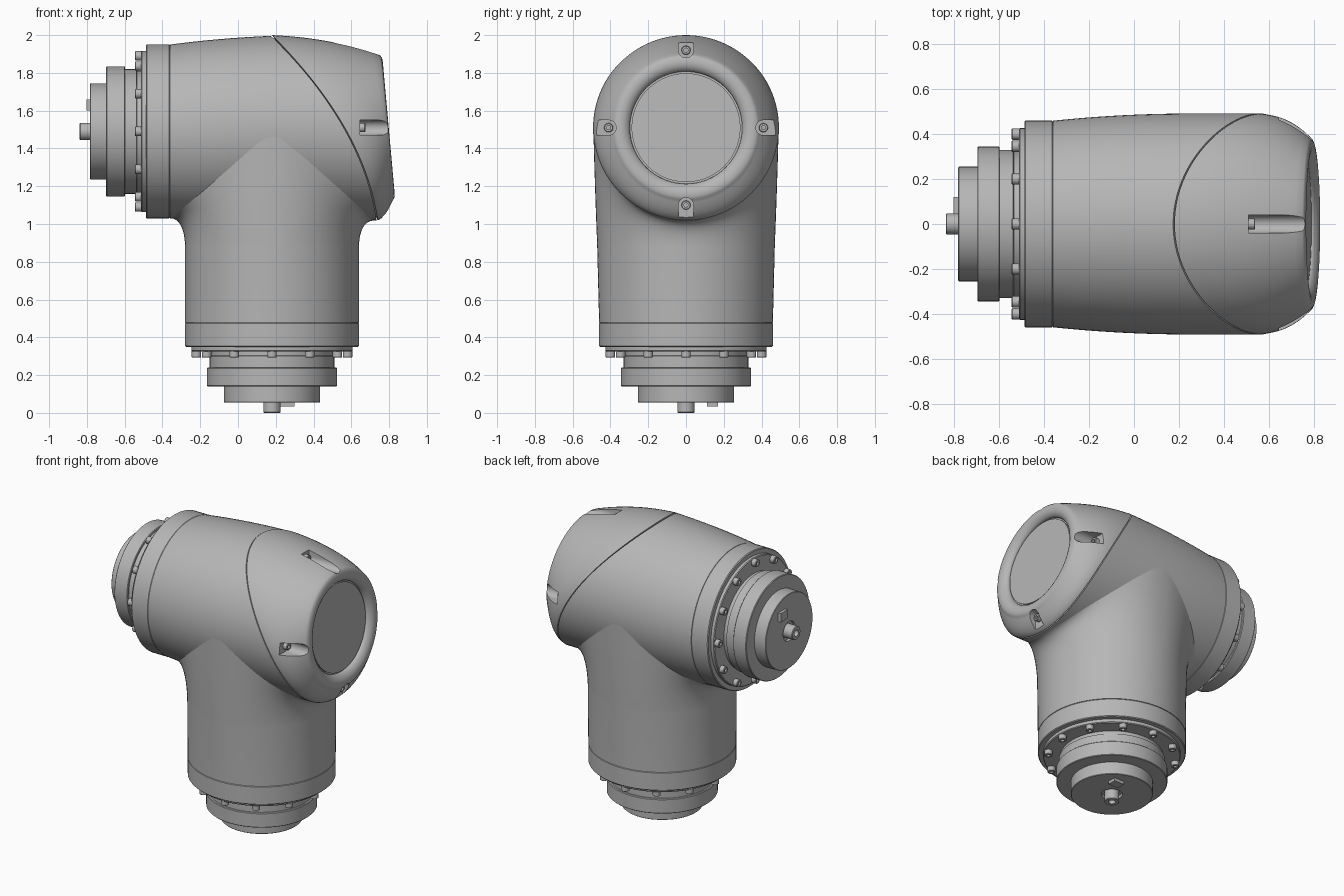
import bpy
import bmesh
from math import sin, cos, pi, radians
from mathutils import Matrix, Vector

cube = bpy.data.objects.get("Cube")
if cube:
    bpy.data.objects.remove(cube, do_unlink=True)

grey = bpy.data.materials.new("machine_grey")
grey.use_nodes = True
grey.diffuse_color = (0.47, 0.47, 0.47, 1)
grey.node_tree.nodes["Principled BSDF"].inputs["Base Color"].default_value = (0.47, 0.47, 0.47, 1)

SEG = 96
COLUMN_X = 0.18


def finish(name, bm, matrix=Matrix(), angle=32):
    """Turn a bmesh into a smooth object with sharp corners kept."""
    bmesh.ops.recalc_face_normals(bm, faces=bm.faces)
    for f in bm.faces:
        f.smooth = True
    mesh = bpy.data.meshes.new(name)
    bm.to_mesh(mesh)
    bm.free()
    mesh.materials.append(grey)
    mesh.transform(matrix)
    mesh.set_sharp_from_angle(angle=radians(angle))
    obj = bpy.data.objects.new(name, mesh)
    bpy.context.scene.collection.objects.link(obj)
    return obj


def loft(bm, rings, poke=False):
    """Skin closed rings of equal point count and close both ends."""
    rows = [[bm.verts.new(p) for p in ring] for ring in rings]
    n = len(rows[0])
    for a, b in zip(rows, rows[1:]):
        for i in range(n):
            j = (i + 1) % n
            bm.faces.new((a[i], a[j], b[j], b[i]))
    ends = [bm.faces.new(rows[0]), bm.faces.new(rows[-1])]
    if poke:
        bmesh.ops.poke(bm, faces=ends)


def lathe(bm, profile, centre=(0, 0), seg=SEG):
    """Revolve (radius, height) points about a vertical axis."""
    loft(bm, [[(centre[0] + r * cos(2 * pi * i / seg), centre[1] + r * sin(2 * pi * i / seg), z)
               for i in range(seg)] for r, z in profile])


def quad(a, b, c, t):
    return a * (1 - t) ** 2 + b * 2 * t * (1 - t) + c * t * t


# Joint flange: stepped hub, drive shaft, locating key and bolt circle
HUB = [(0.022, 0.03), (0.022, 0), (0.042, 0), (0.046, 0.004), (0.046, 0.075), (0.066, 0.075),
       (0.066, 0.055), (0.252, 0.055), (0.255, 0.058), (0.255, 0.14), (0.341, 0.14),
       (0.345, 0.144), (0.345, 0.236), (0.341, 0.24), (0.33, 0.24), (0.33, 0.3),
       (0.322, 0.303), (0.322, 0.325), (0.422, 0.325), (0.427, 0.33), (0.427, 0.35),
       (0.455, 0.35), (0.46, 0.355), (0.46, 0.473), (0.456, 0.478)]
BOLT = [(0.011, 0.31), (0.011, 0.293), (0.022, 0.293), (0.025, 0.296), (0.025, 0.328)]


def joint(prefix, matrix):
    bm = bmesh.new()
    lathe(bm, HUB)
    finish(prefix + "_joint_flange", bm, matrix)
    bm = bmesh.new()
    for k in range(12):
        a = k * pi / 6
        lathe(bm, BOLT, (0.4 * cos(a), 0.4 * sin(a)), 20)
    finish(prefix + "_flange_bolts", bm, matrix)
    bm = bmesh.new()
    bmesh.ops.create_cube(bm, size=1, matrix=Matrix.Translation((0.082, 0.14, 0.05))
                          @ Matrix.Diagonal((0.075, 0.06, 0.03, 1)))
    finish(prefix + "_locating_key", bm, matrix)


joint("lower", Matrix.Translation((COLUMN_X, 0, 0)))
turn = Matrix(((0, 0, 1, 0), (1, 0, 0, 0), (0, 1, 0, 0), (0, 0, 0, 1)))
joint("side", Matrix.Translation((-0.838, 0, 1.49)) @ turn)


# Barrel housing: slightly bulged, cut off along a curved seam
def axis_z(x):
    return 1.49 + 0.02 * min(1, (x + 0.36) / 0.75)


def barrel_r(x):
    return 0.46 + 0.032 * (1 - ((x - 0.25) / 0.61) ** 2) if x < 0.25 else 0.492


def seam_x(theta):
    u = 0.485 * (1 - cos(theta))
    return 0.18 + 1.012 * u - 0.449 * u * u


angles = [2 * pi * i / SEG for i in range(SEG)]
START = -0.361
rings = []
for s in range(25):
    ring = []
    for th in angles:
        x = START + (seam_x(th) - 0.006 - START) * s / 24
        r = barrel_r(x)
        ring.append((x, r * sin(th), axis_z(x) + r * cos(th)))
    rings.append(ring)
bm = bmesh.new()
loft(bm, rings, poke=True)
finish("barrel_housing", bm)

# Column housing: straight tube flaring into the underside of the barrel
rings = [[(COLUMN_X + 0.46 * cos(a), 0.46 * sin(a), 0.478) for a in angles]]
for s in range(17):
    ring = []
    for a in angles:
        c, d = cos(a), sin(a)
        x = COLUMN_X + 0.545 * c
        r = barrel_r(x) - 0.001
        end = Vector((x, r * d, axis_z(x) - r * abs(c)))
        low = Vector((COLUMN_X + 0.46 * c, 0.47 * d, 0.88))
        mid = Vector((COLUMN_X + 0.465 * c, 0.483 * d, end.z - 0.3 * d ** 4))
        ring.append(quad(low, mid, end, s / 16))
    rings.append(ring)
bm = bmesh.new()
loft(bm, rings, poke=True)
finish("column_housing", bm, angle=50)

# End cap: from the seam to a tilted round face with a soft rim and sunk disc
ZC, TILT = 1.51, 0.09
RIM = [(0.379, 0.006), (0.366, 0.011), (0.348, 0.013), (0.33, 0.01), (0.315, 0.002),
       (0.303, -0.009), (0.298, -0.018), (0.297, -0.03), (0.288, -0.03), (0.288, -0.02)]


def face_x(r, th):
    return 0.785 - TILT * r * cos(th)


rings = []
for s in range(15):
    ring = []
    for th in angles:
        x0, x2 = seam_x(th), face_x(0.385, th)
        x = quad(x0, x0 + 0.55 * (x2 - x0), x2, s / 14)
        r = quad(0.49, 0.476, 0.385, s / 14)
        ring.append((x, r * sin(th), ZC + r * cos(th)))
    rings.append(ring)
for r, n in RIM:
    rings.append([(face_x(r, th) + n, r * sin(th), ZC + r * cos(th)) for th in angles])
bm = bmesh.new()
loft(bm, rings, poke=True)
cap = finish("end_cap", bm)

# Four round-bottomed screw slots in the cap, each with a socket screw
slot_starts = (0.51, 0.645, 0.765, 0.645)
section = [(0.56, -0.04)] + [(0.41 - 0.04 * sin(pi * k / 12), -0.04 * cos(pi * k / 12))
                             for k in range(13)] + [(0.56, 0.04)]
cut = bmesh.new()
screws = bmesh.new()
for k, start in enumerate(slot_starts):
    c, d = cos(k * pi / 2), sin(k * pi / 2)

    def place(x, rho, w):
        return (x, rho * d + w * c, ZC + rho * c - w * d)

    loft(cut, [[place(x, rho, w) for rho, w in section] for x in (start, 1.0)])
    profile = [(0.024, -0.005), (0.024, 0.026), (0.021, 0.029), (0.011, 0.029), (0.011, 0.012)]
    loft(screws, [[place(start + h, 0.41 + r * cos(pi * i / 10), r * sin(pi * i / 10))
                   for i in range(20)] for r, h in profile])
finish("cap_screws", screws)
cutter = finish("slot_cutter", cut)
cutter.hide_render = True
mod = cap.modifiers.new("slots", "BOOLEAN")
mod.operation = "DIFFERENCE"
mod.solver = "EXACT"
mod.object = cutter
bpy.context.view_layer.objects.active = cap
bpy.ops.object.modifier_apply(modifier=mod.name)
bpy.data.objects.remove(cutter, do_unlink=True)
cap.data.set_sharp_from_angle(angle=radians(32))
